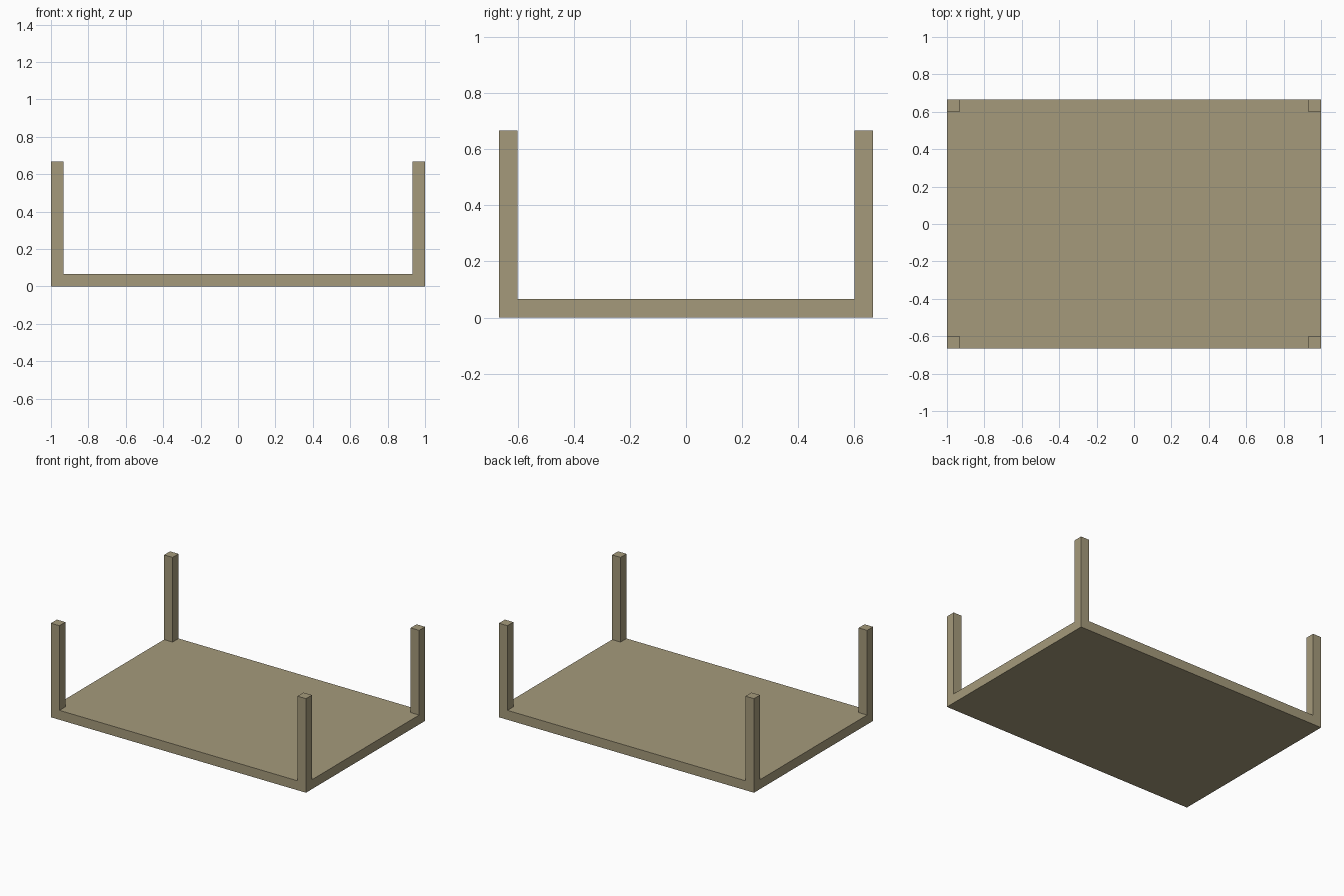
import bpy, bmesh, math
from mathutils import Vector, Matrix

if "Cube" in bpy.data.objects:
    bpy.data.objects.remove(bpy.data.objects["Cube"], do_unlink=True)

HALF_X, HALF_Y = 1.0, 0.6667      # half size of the slab
THICK, HEIGHT = 0.0667, 0.6667    # slab thickness (also post width), total height

# Single matte wood colour
wood = bpy.data.materials.new("tan_wood")
wood.use_nodes = True
colour = (0.376, 0.323, 0.198, 1.0)
wood.diffuse_color = colour
bsdf = next(n for n in wood.node_tree.nodes if n.type == 'BSDF_PRINCIPLED')
bsdf.inputs["Base Color"].default_value = colour
bsdf.inputs["Roughness"].default_value = 0.8

# Flat slab
bm = bmesh.new()
size = Matrix.Diagonal((2 * HALF_X, 2 * HALF_Y, THICK, 1))
bmesh.ops.create_cube(bm, size=1, matrix=Matrix.Translation((0, 0, THICK / 2)) @ size)

# Cut lines that mark out the square post footprints
for axis, half in ((Vector((1, 0, 0)), HALF_X), (Vector((0, 1, 0)), HALF_Y)):
    for side in (-1, 1):
        bmesh.ops.bisect_plane(bm, geom=bm.verts[:] + bm.edges[:] + bm.faces[:],
                               plane_co=axis * side * (half - THICK), plane_no=axis)

# Corner posts raised from the slab's top
corners = []
for f in bm.faces:
    c = f.calc_center_median()
    if f.normal.z > 0.9 and abs(c.x) > HALF_X - THICK and abs(c.y) > HALF_Y - THICK:
        corners.append(f)
raised = bmesh.ops.extrude_face_region(bm, geom=corners)["geom"]
bmesh.ops.translate(bm, vec=(0, 0, HEIGHT - THICK),
                    verts=[v for v in raised if isinstance(v, bmesh.types.BMVert)])

# Merge coplanar faces into clean flat sides
bmesh.ops.dissolve_limit(bm, angle_limit=math.radians(1), verts=bm.verts[:], edges=bm.edges[:])
bmesh.ops.recalc_face_normals(bm, faces=bm.faces[:])

mesh = bpy.data.meshes.new("slab_with_corner_posts")
bm.to_mesh(mesh)
bm.free()
mesh.materials.append(wood)
bpy.context.collection.objects.link(bpy.data.objects.new("slab_with_corner_posts", mesh))
